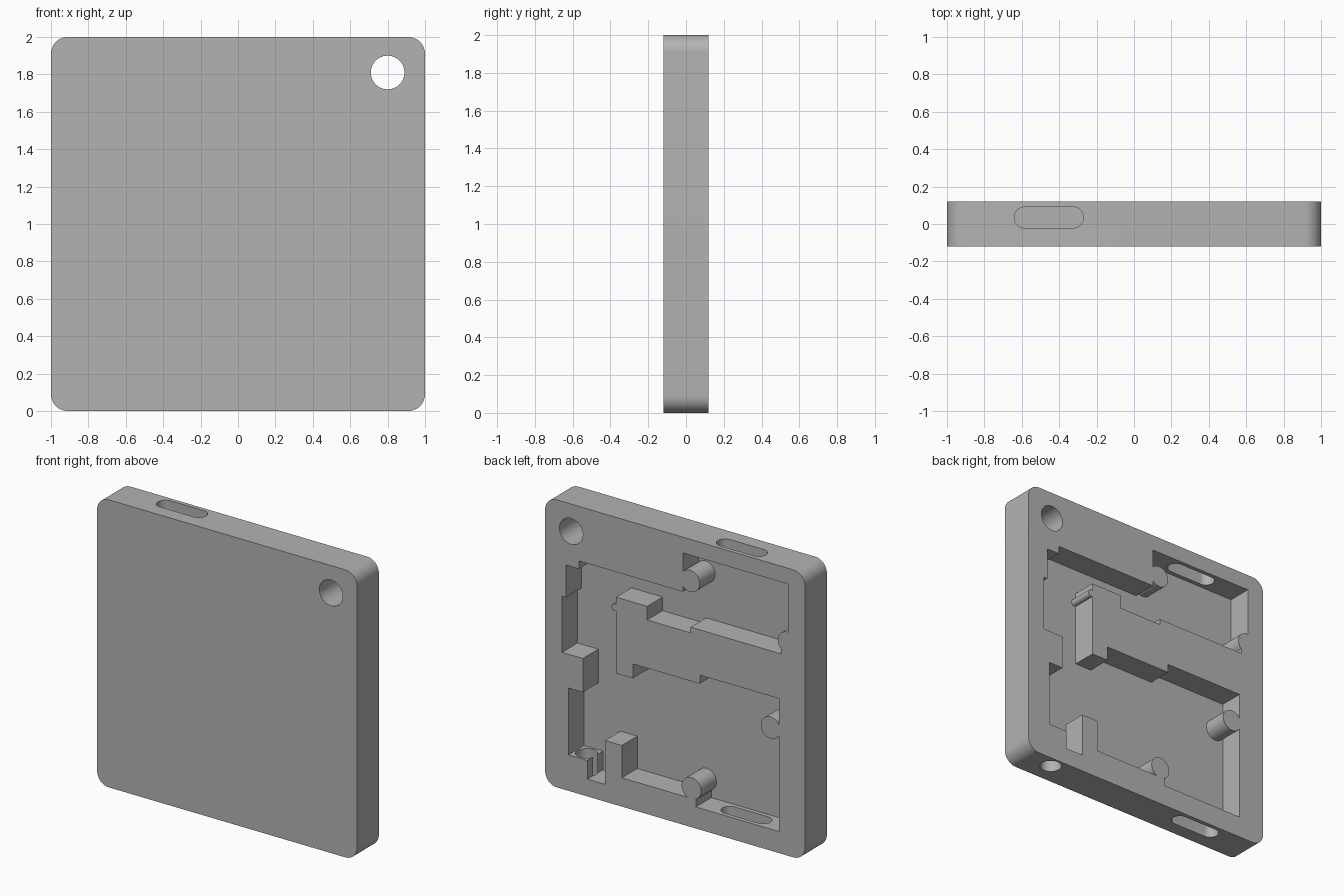
import bpy
import bmesh
from math import pi
from mathutils import Matrix, Vector

cube = bpy.data.objects.get("Cube")
if cube:
    bpy.data.objects.remove(cube, do_unlink=True)

HALF_DEPTH = 0.12
FLOOR_Y = -0.05
BACK_Y = 0.2        # cutters reach past the back face
BOSS_RADIUS = 0.075
SLOT_Y = 0.035      # depth of the edge openings

grey = bpy.data.materials.new("plain_grey")
grey.use_nodes = True
grey.diffuse_color = (0.45, 0.45, 0.45, 1)
grey.node_tree.nodes["Principled BSDF"].inputs["Base Color"].default_value = grey.diffuse_color


def new_object(name, bm):
    bmesh.ops.recalc_face_normals(bm, faces=bm.faces)
    mesh = bpy.data.meshes.new(name)
    bm.to_mesh(mesh)
    bm.free()
    obj = bpy.data.objects.new(name, mesh)
    mesh.materials.append(grey)
    bpy.context.collection.objects.link(obj)
    return obj


def prism(name, outline, y0, y1):
    """Extrude an x-z outline along y."""
    bm = bmesh.new()
    face = bm.faces.new([bm.verts.new((x, y0, z)) for x, z in outline])
    grown = bmesh.ops.extrude_face_region(bm, geom=[face])["geom"]
    verts = [g for g in grown if isinstance(g, bmesh.types.BMVert)]
    bmesh.ops.translate(bm, verts=verts, vec=(0, y1 - y0, 0))
    return new_object(name, bm)


def cylinder(name, centre, radius, length, along_y=True):
    bm = bmesh.new()
    turn = Matrix.Rotation(pi / 2, 4, "X") if along_y else Matrix()
    bmesh.ops.create_cone(bm, cap_ends=True, segments=48, radius1=radius, radius2=radius,
                          depth=length, matrix=Matrix.Translation(centre) @ turn)
    return new_object(name, bm)


def slot(name, centre, width, height, length):
    """Upright bar with a fully rounded cross-section."""
    bm = bmesh.new()
    bmesh.ops.create_cube(bm, size=1)
    bmesh.ops.scale(bm, verts=bm.verts, vec=(width, height, length))
    bmesh.ops.translate(bm, verts=bm.verts, vec=centre)
    round_upright(bm, 2, height * 0.499)
    return new_object(name, bm)


def round_upright(bm, axis, radius):
    edges = [e for e in bm.edges
             if abs((e.verts[0].co - e.verts[1].co).normalized()[axis]) > 0.9]
    bmesh.ops.bevel(bm, geom=edges, offset=radius, segments=12, profile=0.5, affect="EDGES")


def cut(target, cutter):
    """Subtract the cutter from the target and discard it."""
    mod = target.modifiers.new("cut", "BOOLEAN")
    mod.operation = "DIFFERENCE"
    mod.solver = "EXACT"
    mod.object = cutter
    bpy.context.view_layer.objects.active = target
    bpy.ops.object.modifier_apply(modifier=mod.name)
    bpy.data.objects.remove(cutter, do_unlink=True)


# Case slab with rounded corners
bm = bmesh.new()
bmesh.ops.create_cube(bm, size=2)
bmesh.ops.scale(bm, verts=bm.verts, vec=(1, HALF_DEPTH, 1))
bmesh.ops.translate(bm, verts=bm.verts, vec=(0, 0, 1))
round_upright(bm, 1, 0.09)
case = new_object("case", bm)

# Stepped pocket, open at the back
pocket_outline = [
    # upper bay
    (.74, 1.62), (-.06, 1.62), (-.06, 1.89), (-.87, 1.89), (-.87, 1.46), (-.815, 1.46),
    # dividing arm
    (-.815, 1.39), (-.12, 1.39), (-.12, 1.35), (.215, 1.35), (.215, 1.445), (.455, 1.445),
    (.455, .915), (.325, .915), (.325, 1.015), (-.19, 1.015), (-.19, 1.075), (-.8, 1.075),
    # lower bay
    (-.8, .15), (-.16, .15), (-.16, .2), (.41, .2), (.41, .425), (.54, .425),
    (.54, .12), (.675, .12), (.675, .25), (.82, .25),
    # stepped side wall
    (.82, .715), (.71, .715), (.71, .95), (.87, .95), (.87, 1.34), (.84, 1.34),
    (.84, 1.565), (.74, 1.565),
]
pocket = prism("pocket_cutter", pocket_outline, FLOOR_Y, BACK_Y)

# Round bosses and a small pin left standing in the pocket
for x, z, radius in ((-.115, 1.71, BOSS_RADIUS), (-.865, 1.48, BOSS_RADIUS),
                     (-.735, .855, BOSS_RADIUS), (-.125, .27, BOSS_RADIUS),
                     (.465, 1.37, .025)):
    cut(pocket, cylinder("boss", Vector((x, 0, z)), radius, 1))
cut(case, pocket)

# Keyring hole, edge slots and round cable hole
cut(case, cylinder("ring_hole", Vector((.8, 0, 1.81)), .09, 1))
cut(case, slot("top_slot", Vector((-.455, SLOT_Y, 1.93)), .37, .112, .3))
cut(case, slot("bottom_slot", Vector((-.49, SLOT_Y, .1)), .37, .112, .3))
cut(case, cylinder("cable_hole", Vector((.74, SLOT_Y, .1)), .07, .4, along_y=False))

# Smooth curved walls, sharp edges kept
bpy.ops.object.select_all(action="DESELECT")
case.select_set(True)
bpy.context.view_layer.objects.active = case
bpy.ops.object.shade_smooth_by_angle(angle=pi / 6)
